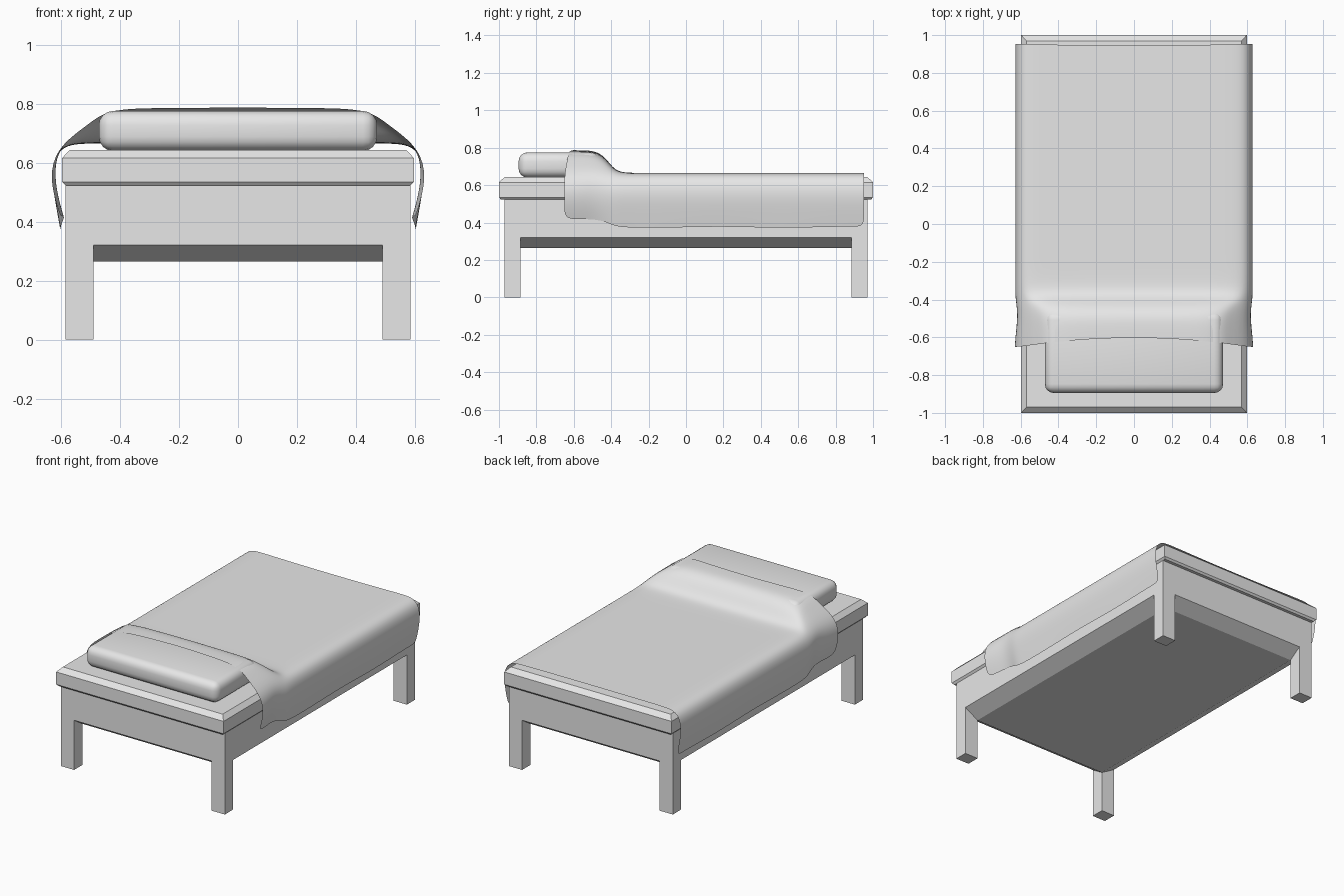
import bpy, bmesh, math

if "Cube" in bpy.data.objects:
    bpy.data.objects.remove(bpy.data.objects["Cube"], do_unlink=True)

grey = bpy.data.materials.new("plain_grey")
grey.use_nodes = True
colour = (0.8, 0.8, 0.8, 1)
grey.diffuse_color = colour
grey.node_tree.nodes["Principled BSDF"].inputs["Base Color"].default_value = colour


def make_object(name, bm, smooth=None):
    bmesh.ops.recalc_face_normals(bm, faces=bm.faces)
    mesh = bpy.data.meshes.new(name)
    bm.to_mesh(mesh)
    bm.free()
    mesh.materials.append(grey)
    obj = bpy.data.objects.new(name, mesh)
    bpy.context.collection.objects.link(obj)
    if smooth:
        bpy.ops.object.select_all(action="DESELECT")
        obj.select_set(True)
        bpy.context.view_layer.objects.active = obj
        bpy.ops.object.shade_smooth_by_angle(angle=math.radians(smooth))
    return obj


def stack(name, rings):
    """Closed body from rectangles given as (half x, half y, z), bottom to top."""
    bm = bmesh.new()
    loops = [[bm.verts.new((sx * hx, sy * hy, z))
              for sx, sy in ((-1, -1), (1, -1), (1, 1), (-1, 1))]
             for hx, hy, z in rings]
    for low, high in zip(loops, loops[1:]):
        for i in range(4):
            j = (i + 1) % 4
            bm.faces.new((low[i], low[j], high[j], high[i]))
    bm.faces.new(loops[0][::-1])
    bm.faces.new(loops[-1])
    return make_object(name, bm)


def box(name, low, high):
    bm = bmesh.new()
    bmesh.ops.create_cube(bm, size=1)
    for v in bm.verts:
        v.co = [l + (h - l) * (c + 0.5) for l, h, c in zip(low, high, v.co)]
    return bm


# Frame with a tapered underside
stack("bed_frame", [(0.49, 0.885, 0.265), (0.585, 0.97, 0.32), (0.585, 0.97, 0.53)])

# Legs
for end, sy in (("front", -1), ("back", 1)):
    for side, sx in (("right", -1), ("left", 1)):
        x = sorted((sx * 0.49, sx * 0.585))
        y = sorted((sy * 0.885, sy * 0.97))
        name = f"{end}_{side}_leg"
        make_object(name, box(name, (x[0], y[0], 0), (x[1], y[1], 0.33)))

# Mattress with chamfered rims
stack("mattress", [(0.585, 0.99, 0.523), (0.597, 1.0, 0.535),
                   (0.597, 1.0, 0.615), (0.57, 0.97, 0.643)])

# Pillow
bm = box("pillow", (-0.472, -0.895, 0.64), (0.472, -0.46, 0.775))
bmesh.ops.bevel(bm, geom=bm.edges[:], offset=0.048, segments=4, profile=0.5,
                affect="EDGES")
make_object("pillow", bm, smooth=50)

# Blanket: half sections (x, z) over the mattress and over the pillow
flat = [(0, 0.664), (0.28, 0.664), (0.5, 0.666), (0.585, 0.662), (0.622, 0.618),
        (0.632, 0.55), (0.62, 0.47), (0.602, 0.375)]
raised = [(0, 0.787), (0.25, 0.785), (0.44, 0.783), (0.5, 0.735), (0.605, 0.66),
          (0.637, 0.575), (0.625, 0.49), (0.603, 0.415)]
# Stations: y, share of the raised section, forward flare, width factor
stations = [(-0.6, 1, 0.05, 1), (-0.54, 1, 0.03, 0.99), (-0.48, 0.96, 0.01, 0.975),
            (-0.43, 0.68, 0, 0.985), (-0.38, 0.1, 0, 1.0), (-0.32, 0, 0, 1.0)]
stations += [(-0.2 + 0.19 * i, 0, 0, 1) for i in range(6)]
stations += [(0.9, 0, 0, 1), (0.945, 0, -0.008, 1)]

bm = bmesh.new()
rows = []
for y, w, flare, width in stations:
    half = []
    for i, (f, r) in enumerate(zip(flat, raised)):
        x = f[0] + (r[0] - f[0]) * w
        z = f[1] + (r[1] - f[1]) * w
        if i > 4:
            x *= width
        if i == len(flat) - 1:
            z += 0.004 * math.sin(9 * y)
        half.append((x, y - flare * min(1, (x / 0.6) ** 2), z))
    full = [(-x, yy, z) for x, yy, z in half[:0:-1]] + half
    rows.append([bm.verts.new(p) for p in full])
for a, b in zip(rows, rows[1:]):
    for i in range(len(a) - 1):
        bm.faces.new((a[i], a[i + 1], b[i + 1], b[i]))
blanket = make_object("blanket", bm)
for poly in blanket.data.polygons:
    poly.use_smooth = True
sub = blanket.modifiers.new("soft_cloth", "SUBSURF")
sub.levels = sub.render_levels = 2
